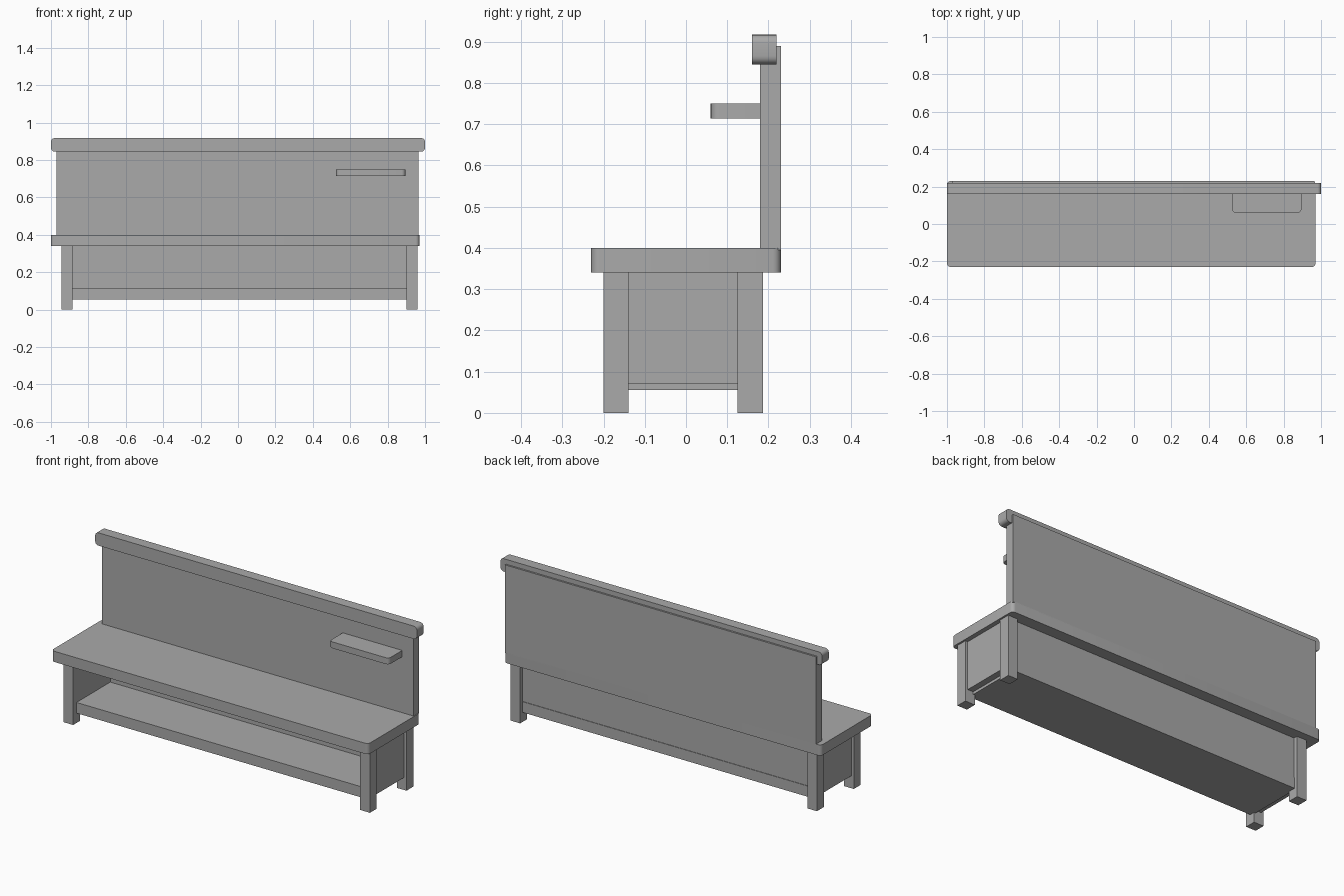
import bpy
import bmesh

cube = bpy.data.objects.get("Cube")
if cube:
    bpy.data.objects.remove(cube, do_unlink=True)

grey = bpy.data.materials.new("plain grey")
grey.use_nodes = True
COLOUR = (0.4, 0.4, 0.4, 1)
grey.diffuse_color = COLOUR
grey.node_tree.nodes["Principled BSDF"].inputs["Base Color"].default_value = COLOUR


def board(name, xs, ys, zs, axis=None, radius=0.02, front_only=False):
    """Box between limits; edges parallel to axis may be rounded."""
    spans = (xs, ys, zs)
    bm = bmesh.new()
    bmesh.ops.create_cube(bm, size=1)
    for v in bm.verts:
        for i, (low, high) in enumerate(spans):
            v.co[i] = low if v.co[i] < 0 else high
    if axis is not None:
        edges = []
        for e in bm.edges:
            a, b = (v.co for v in e.verts)
            along = abs(a[axis] - b[axis]) > 1e-5
            at_front = a.y < sum(ys) / 2
            if along and (at_front or not front_only):
                edges.append(e)
        bmesh.ops.bevel(bm, geom=edges, offset=radius, segments=5,
                        profile=0.5, affect='EDGES')
    bmesh.ops.recalc_face_normals(bm, faces=bm.faces)
    mesh = bpy.data.meshes.new(name)
    bm.to_mesh(mesh)
    bm.free()
    mesh.materials.append(grey)
    obj = bpy.data.objects.new(name, mesh)
    bpy.context.collection.objects.link(obj)
    if axis is not None:
        bpy.ops.object.select_all(action='DESELECT')
        obj.select_set(True)
        bpy.context.view_layer.objects.active = obj
        bpy.ops.object.shade_smooth_by_angle()
    return obj


# Seat with rounded plan corners
board("seat", (-1, 0.97), (-0.23, 0.23), (0.34, 0.40), axis=2)

# Backrest, its rounded top rail and the small side table
board("backrest", (-0.97, 0.965), (0.18, 0.23), (0.395, 0.89))
board("top_rail", (-1, 1), (0.16, 0.22), (0.845, 0.917), axis=1)
board("small_table", (0.525, 0.895), (0.06, 0.185), (0.714, 0.75),
      axis=2, front_only=True)

# Legs and side panels at both ends
for side, inner, outer in (("right", -0.885, -0.945), ("left", 0.90, 0.96)):
    leg_x = sorted((inner, outer))
    board("front_leg_" + side, leg_x, (-0.20, -0.14), (0, 0.345))
    board("back_leg_" + side, leg_x, (0.125, 0.187), (0, 0.345))
    inset = 0.015 if outer < 0 else -0.015
    board("side_panel_" + side, sorted((inner, outer + inset)),
          (-0.145, 0.13), (0.07, 0.345))

# Lower shelf and back panel between the legs
board("lower_shelf", (-0.895, 0.91), (-0.17, 0.168), (0.055, 0.115))
board("back_panel", (-0.89, 0.905), (0.13, 0.165), (0.07, 0.345))
